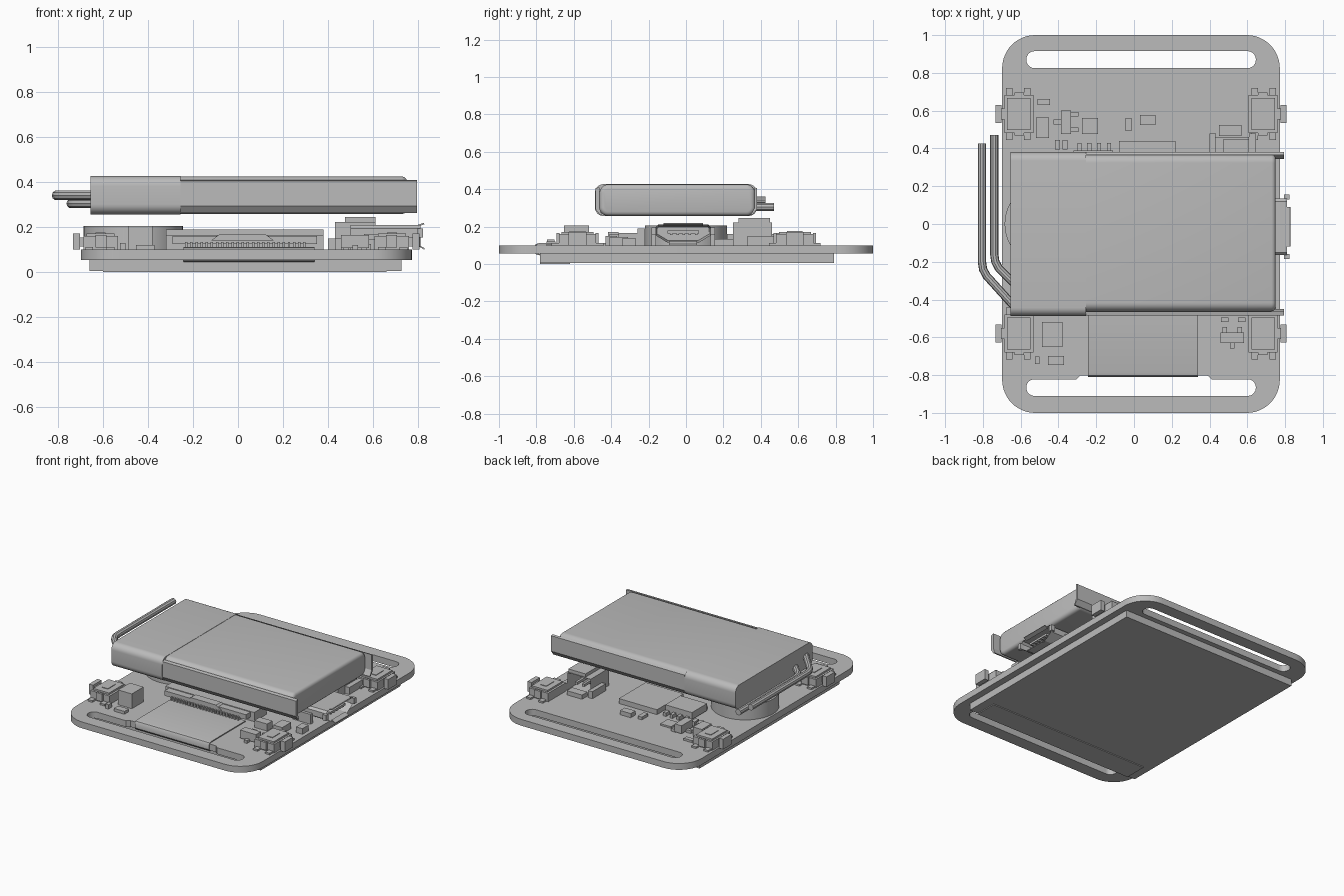
import bpy, bmesh, math
from mathutils import Vector

cube = bpy.data.objects.get("Cube")
if cube:
    bpy.data.objects.remove(cube, do_unlink=True)

GREY = bpy.data.materials.new("plain_grey")
GREY.use_nodes = True
GREY.diffuse_color = (0.5, 0.5, 0.5, 1)
GREY.node_tree.nodes["Principled BSDF"].inputs["Base Color"].default_value = (0.5, 0.5, 0.5, 1)


def finish(ob, smooth=False):
    ob.data.materials.append(GREY)
    if smooth:
        bpy.ops.object.select_all(action='DESELECT')
        ob.select_set(True)
        bpy.context.view_layer.objects.active = ob
        bpy.ops.object.shade_smooth_by_angle(angle=math.radians(35))
    return ob


def rounded(u0, u1, v0, v1, r, n=8):
    """Counter-clockwise rounded rectangle, starting at the lower left corner."""
    pts = []
    for k, (cu, cv) in enumerate([(u0 + r, v0 + r), (u1 - r, v0 + r),
                                  (u1 - r, v1 - r), (u0 + r, v1 - r)]):
        for i in range(n + 1):
            a = math.pi * (1 + k / 2 + i / (2 * n))
            pts.append((cu + r * math.cos(a), cv + r * math.sin(a)))
    return pts


def prism(name, pts, t0, t1, axis='Z', bevel=0, pocket=0, rim=0.015, smooth=False):
    """Extrude a profile along an axis; the far end may be bevelled or hollowed."""
    place = {'X': lambda u, v, t: (t, u, v), 'Y': lambda u, v, t: (u, t, v),
             'Z': lambda u, v, t: (u, v, t)}[axis]
    bm = bmesh.new()
    low = [bm.verts.new(place(u, v, t0)) for u, v in pts]
    high = [bm.verts.new(place(u, v, t1)) for u, v in pts]
    bm.faces.new(low)
    end = bm.faces.new(high)
    for i in range(len(pts)):
        j = (i + 1) % len(pts)
        bm.faces.new((low[i], low[j], high[j], high[i]))
    bmesh.ops.recalc_face_normals(bm, faces=bm.faces[:])
    if pocket:
        bmesh.ops.inset_region(bm, faces=[end], thickness=rim)
        bmesh.ops.translate(bm, verts=end.verts[:], vec=-Vector(place(0, 0, pocket)))
    if bevel:
        bmesh.ops.bevel(bm, geom=end.edges[:], offset=bevel, segments=3,
                        profile=0.5, affect='EDGES')
    me = bpy.data.meshes.new(name)
    bm.to_mesh(me)
    bm.free()
    ob = bpy.data.objects.new(name, me)
    bpy.context.collection.objects.link(ob)
    return finish(ob, smooth)


def box(name, x0, x1, y0, y1, z0, z1):
    return prism(name, [(x0, y0), (x1, y0), (x1, y1), (x0, y1)], z0, z1)


def curve(name, loops, dims, cyclic, **settings):
    cu = bpy.data.curves.new(name, 'CURVE')
    cu.dimensions = dims
    for key, value in settings.items():
        setattr(cu, key, value)
    for pts in loops:
        sp = cu.splines.new('POLY')
        sp.points.add(len(pts) - 1)
        for p, co in zip(sp.points, pts):
            p.co = (*co, 0, 1) if len(co) == 2 else (*co, 1)
        sp.use_cyclic_u = cyclic
    ob = bpy.data.objects.new(name, cu)
    bpy.context.collection.objects.link(ob)
    bpy.ops.object.select_all(action='DESELECT')
    ob.select_set(True)
    bpy.context.view_layer.objects.active = ob
    bpy.ops.object.convert(target='MESH')
    return bpy.context.object


# Circuit board with strap slots; the front slot is notched for the flex cable
TOP = 0.1
back_slot = rounded(-0.57, 0.645, 0.825, 0.915, 0.044)
front_slot = rounded(-0.57, 0.645, -0.91, -0.822, 0.043)
front_slot[27:27] = [(0.41, -0.822), (0.39, -0.803), (-0.285, -0.803), (-0.305, -0.822)]
board = curve("circuit_board", [rounded(-0.698, 0.772, -1, 1, 0.175, 12), back_slot, front_slot],
              '2D', True, fill_mode='BOTH', extrude=0.0225)
board.location.z = 0.0775
finish(board, True)

# Display panel below the board
box("display_panel", -0.66, 0.725, -0.78, 0.79, 0.006, 0.055)
box("display_lower_strip", -0.6, 0.66, -0.78, -0.62, 0, 0.006)

# Flex cable wrapping round the board edge
outer = [(-0.4, 0.112), (-0.785, 0.112), (-0.803, 0.107), (-0.811, 0.092),
         (-0.811, 0.062), (-0.8, 0.049), (-0.77, 0.045)]
inner = [(-0.77, 0.052), (-0.797, 0.056), (-0.804, 0.065),
         (-0.804, 0.09), (-0.798, 0.101), (-0.785, 0.105), (-0.4, 0.105)]
prism("flex_cable", outer + inner, -0.243, 0.34, 'X', smooth=True)

# Flex connector with a row of contacts and a flip latch
box("flex_connector_base", -0.32, 0.38, -0.36, -0.22, TOP, 0.165)
box("flex_connector_latch", -0.29, 0.35, -0.41, -0.36, 0.125, 0.16)
box("flex_connector_back", -0.32, 0.38, -0.26, -0.22, 0.165, 0.19)
prism("flex_connector_tab", [(-0.12, 0.14), (0.16, 0.14), (0.12, 0.17), (-0.08, 0.17)],
      -0.417, -0.36, 'Y')
for i in range(24):
    x = -0.235 + i * 0.0228
    box("flex_contact", x, x + 0.011, -0.425, -0.36, 0.112, 0.135)

# Battery: wrapped rear section, pouch cell and folded side seams
prism("battery_wrap", rounded(-0.487, 0.38, 0.257, 0.427, 0.045), -0.655, -0.255, 'X', smooth=True)
prism("battery_cell", rounded(-0.462, 0.369, 0.258, 0.425, 0.045), -0.255, 0.75, 'X',
      bevel=0.022, smooth=True)
prism("battery_front_seam", [(-0.485, 0.295), (-0.46, 0.262), (-0.45, 0.262), (-0.462, 0.3),
                             (-0.462, 0.41), (-0.485, 0.405)], -0.255, 0.795, 'X')
prism("battery_back_seam", [(0.38, 0.295), (0.355, 0.262), (0.345, 0.262), (0.366, 0.3),
                            (0.366, 0.41), (0.38, 0.405)], -0.255, 0.795, 'X')

# Battery leads
for name, x, y_end, y_bend, y_in, z in [("outer_lead", -0.805, 0.425, -0.24, -0.43, 0.341),
                                        ("inner_lead", -0.74, 0.47, -0.2, -0.31, 0.305)]:
    path = [(x, y_end, z), (x, y_bend + 0.04, z), (x + 0.006, y_bend, z),
            (x + 0.025, y_bend - 0.035, z), (-0.64, y_in, z)]
    finish(curve(name, [path], '3D', False, bevel_depth=0.022, bevel_resolution=3,
                 use_fill_caps=True), True)

# Vibration disc
disc = [(-0.465 + 0.22 * math.cos(math.tau * i / 48), 0.22 * math.sin(math.tau * i / 48))
        for i in range(48)]
prism("vibration_disc", disc, TOP, 0.205, smooth=True)

# Charging socket: hollow shell, tongue, flared lips and mounting legs
shell = [(-0.1, 0.115), (0.07, 0.115), (0.135, 0.155), (0.135, 0.195), (0.12, 0.21),
         (-0.15, 0.21), (-0.165, 0.195), (-0.165, 0.155)]
prism("socket_shell", shell, 0.5, 0.81, 'X', pocket=0.14, rim=0.012)
box("socket_tongue", 0.67, 0.795, -0.1, 0.07, 0.163, 0.178)
for i in range(5):
    y = -0.085 + i * 0.033
    box("socket_contact", 0.68, 0.79, y, y + 0.014, 0.155, 0.163)
prism("socket_top_lip", [(0.8, 0.203), (0.828, 0.213), (0.825, 0.219), (0.8, 0.211)],
      -0.12, 0.09, 'Y')
prism("socket_bottom_lip", [(0.8, 0.115), (0.828, 0.1), (0.828, 0.107), (0.8, 0.123)],
      -0.09, 0.06, 'Y')
for y0, y1 in [(-0.185, -0.16), (0.13, 0.155)]:
    box("socket_side_lip", 0.795, 0.822, y0, y1, 0.155, 0.195)
    box("socket_leg", 0.56, 0.7, y0, y1, 0.09, 0.17)

# Battery plug housing, open to the back
prism("plug_housing", [(0.43, TOP), (0.61, TOP), (0.61, 0.222), (0.43, 0.222)],
      0.25, 0.46, 'Y', pocket=0.13, rim=0.02)
box("plug_cap", 0.475, 0.61, 0.28, 0.45, 0.222, 0.245)
for x in (0.485, 0.54):
    box("plug_pin", x, x + 0.018, 0.33, 0.45, 0.15, 0.168)
for x in (0.4, 0.61):
    box("plug_foot", x, x + 0.035, 0.33, 0.48, TOP, 0.15)

# Four side buttons
for sx in (-1, 1):
    for cy in (-0.58, 0.582):
        def part(name, a, b, h, z0, z1, dy=0):
            xs = sorted(0.037 + sx * d for d in (a, b))
            box(name, *xs, cy + dy - h, cy + dy + h, z0, z1)
        part("button_body", 0.57, 0.722, 0.1, TOP, 0.16)
        part("button_cover", 0.585, 0.71, 0.085, 0.16, 0.172)
        part("button_cover_tab", 0.625, 0.67, 0.042, 0.172, 0.176)
        part("button_neck", 0.72, 0.745, 0.03, 0.115, 0.155)
        part("button_plunger", 0.738, 0.77, 0.047, 0.1, 0.172)
        for s in (-1, 1):
            for a in (0.585, 0.68):
                part("button_foot", a, a + 0.035, 0.02, TOP, 0.112, s * 0.118)
            part("button_side_clip", 0.62, 0.67, 0.008, 0.11, 0.165, s * 0.105)

# Chips and small parts soldered on top: x, y, half width, half depth, height
chips = [(-0.433, -0.585, 0.054, 0.066, 0.105), (-0.485, 0.51, 0.035, 0.055, 0.06),
         (-0.478, 0.645, 0.033, 0.016, 0.015), (-0.232, 0.518, 0.042, 0.042, 0.012),
         (-0.03, 0.527, 0.016, 0.034, 0.02), (0.073, 0.55, 0.042, 0.026, 0.03),
         (0.51, 0.495, 0.06, 0.03, 0.03), (-0.412, -0.723, 0.042, 0.024, 0.02),
         (-0.512, -0.722, 0.012, 0.02, 0.03), (0.48, -0.507, 0.02, 0.011, 0.025),
         (0.57, -0.507, 0.02, 0.011, 0.025), (0.07, 0.29, 0.15, 0.15, 0.035),
         (-0.405, 0.42, 0.014, 0.025, 0.03), (-0.365, 0.42, 0.014, 0.025, 0.03),
         (0.72, -0.305, 0.025, 0.035, 0.04), (0.48, -0.4, 0.05, 0.03, 0.05),
         (0.6, -0.36, 0.035, 0.05, 0.045)]
for x, y, w, d, h in chips:
    box("chip", x - w, x + w, y - d, y + d, TOP, TOP + h)

# Eight-legged driver chip
box("driver_chip", -0.32, -0.11, 0.22, 0.39, 0.11, 0.16)
for i in range(4):
    x = -0.3 + i * 0.052
    for y in (0.185, 0.385):
        box("driver_leg", x, x + 0.022, y, y + 0.045, TOP, 0.125)

# Transistors with three legs
box("rear_transistor", -0.387, -0.333, 0.477, 0.602, 0.108, 0.165)
for x, y in [(-0.405, 0.54), (-0.315, 0.5), (-0.315, 0.58)]:
    box("rear_transistor_leg", x - 0.02, x + 0.02, y - 0.012, y + 0.012, TOP, 0.12)
box("front_transistor", 0.458, 0.582, -0.63, -0.575, 0.108, 0.165)
for x, y in [(0.52, -0.64), (0.48, -0.565), (0.56, -0.565)]:
    box("front_transistor_leg", x - 0.012, x + 0.012, y - 0.02, y + 0.02, TOP, 0.12)
